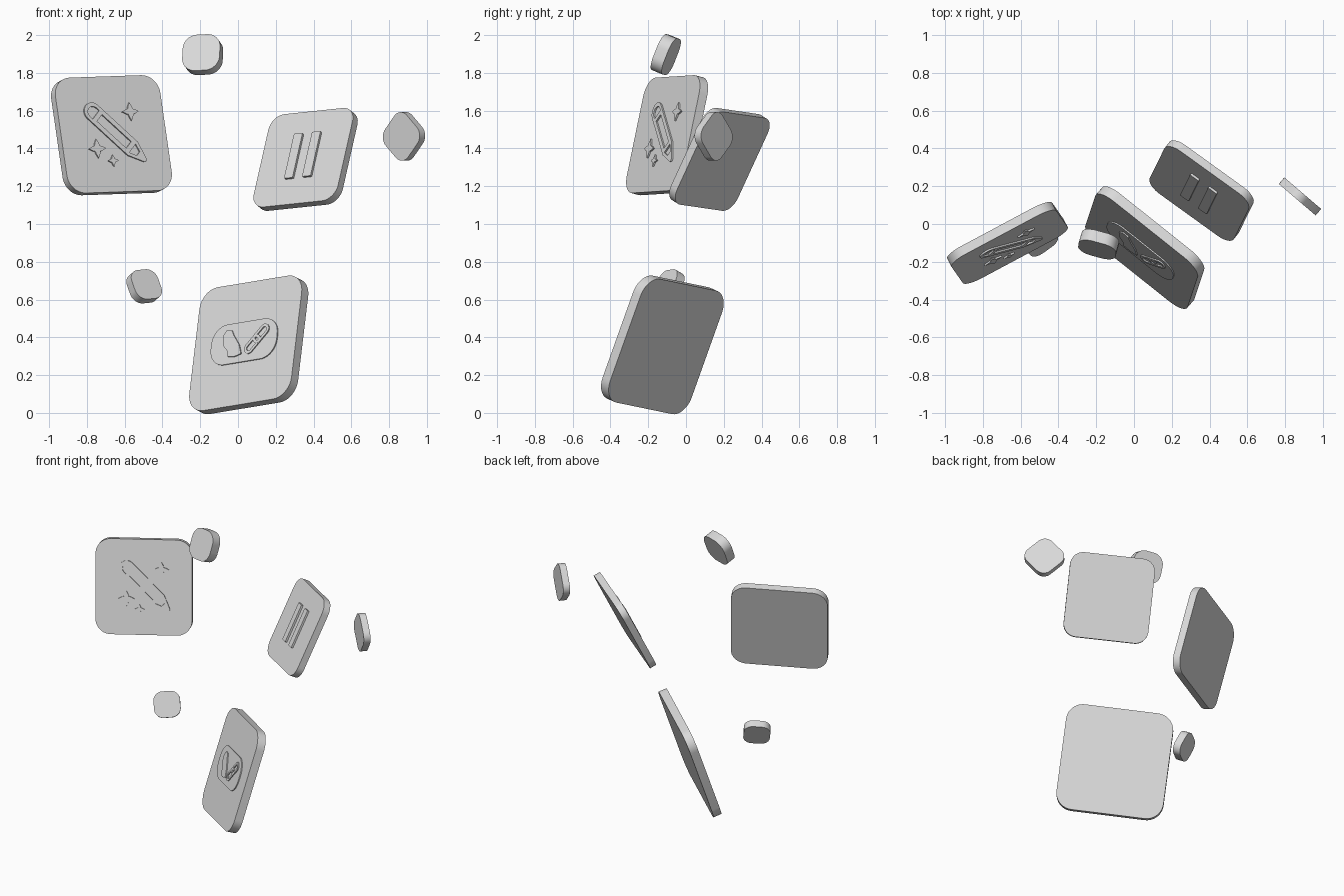
import bpy, bmesh, math
from mathutils import Matrix, Vector

if "Cube" in bpy.data.objects:
    bpy.data.objects.remove(bpy.data.objects["Cube"])

GREY = bpy.data.materials.new("light_grey")
GREY.diffuse_color = (0.7, 0.7, 0.7, 1)
GREY.use_nodes = True
GREY.node_tree.nodes["Principled BSDF"].inputs["Base Color"].default_value = GREY.diffuse_color


def frame(center, right, up):
    """Placement whose local x, y, z are the tile's right, up and outward axes."""
    u = Vector(right).normalized()
    v = Vector(up)
    v = (v - u * v.dot(u)).normalized()
    n = u.cross(v)
    m = Matrix((u, v, n)).transposed().to_4x4()
    m.translation = Vector(center)
    return m


def rounded(w, h, r, seg=10, cx=0, cy=0, turn=0):
    """Outline of a rounded rectangle, turned about its own middle by an angle."""
    pts = []
    for k, (sx, sy) in enumerate(((1, 1), (-1, 1), (-1, -1), (1, -1))):
        for i in range(seg + 1):
            a = math.pi / 2 * (k + i / seg)
            pts.append((sx * (w / 2 - r) + r * math.cos(a),
                        sy * (h / 2 - r) + r * math.sin(a)))
    return place(pts, cx, cy, turn)


def place(pts, cx, cy, turn=0):
    c, s = math.cos(turn), math.sin(turn)
    return [(cx + x * c - y * s, cy + x * s + y * c) for x, y in pts]


def tile(name, size, radius, thick, bevel, place_at):
    """Rounded square slab with softened rims."""
    bm = bmesh.new()
    rings = [[bm.verts.new((x, y, z)) for x, y in rounded(size, size, radius)]
             for z in (-thick / 2, thick / 2)]
    low, high = rings
    bm.faces.new(low[::-1])
    bm.faces.new(high)
    count = len(low)
    for i in range(count):
        j = (i + 1) % count
        bm.faces.new((low[i], low[j], high[j], high[i]))
    rims = [e for e in bm.edges if e.verts[0].co.z == e.verts[1].co.z]
    bmesh.ops.bevel(bm, geom=rims, offset=bevel, segments=4, profile=0.5, affect='EDGES')
    me = bpy.data.meshes.new(name)
    bm.to_mesh(me)
    bm.free()
    ob = bpy.data.objects.new(name, me)
    bpy.context.collection.objects.link(ob)
    me.materials.append(GREY)
    bpy.context.view_layer.objects.active = ob
    ob.select_set(True)
    bpy.ops.object.shade_smooth_by_angle(angle=math.radians(35))
    ob.select_set(False)
    for p in me.polygons:                      # keep the two big faces flat
        if len(p.vertices) > 4:
            p.use_smooth = False
    ob.matrix_world = place_at
    return ob


def relief(name, outlines, base, height, place_at):
    """Raised flat symbol; outlines inside another outline become holes."""
    cu = bpy.data.curves.new(name + "_outline", 'CURVE')
    cu.dimensions = '2D'
    cu.fill_mode = 'BOTH'
    cu.extrude = height / 2
    for pts in outlines:
        sp = cu.splines.new('POLY')
        sp.points.add(len(pts) - 1)
        for p, (x, y) in zip(sp.points, pts):
            p.co = (x, y, 0, 1)
        sp.use_cyclic_u = True
    tmp = bpy.data.objects.new(name + "_outline", cu)
    bpy.context.collection.objects.link(tmp)
    dg = bpy.context.evaluated_depsgraph_get()
    me = bpy.data.meshes.new_from_object(tmp.evaluated_get(dg))
    bpy.data.objects.remove(tmp)
    me.name = name
    me.materials.clear()
    me.materials.append(GREY)
    for p in me.polygons:
        p.use_smooth = False
    ob = bpy.data.objects.new(name, me)
    bpy.context.collection.objects.link(ob)
    ob.matrix_world = place_at @ Matrix.Translation((0, 0, base + height / 2 - 0.001))


# Large tiles
edit_at = frame((-0.67, -0.10, 1.47), (0.88, 0.47, 0.03), (-0.14, 0.20, 0.97))
pause_at = frame((0.358, 0.177, 1.342), (0.808, -0.582, 0.085), (0.20, 0.41, 0.89))
link_at = frame((0.057, -0.125, 0.36), (0.776, -0.618, 0.128), (0.112, 0.334, 0.936))
tile("edit_tile", 0.63, 0.10, 0.05, 0.015, edit_at)
tile("pause_tile", 0.552, 0.085, 0.046, 0.014, pause_at)
tile("link_tile", 0.698, 0.11, 0.056, 0.016, link_at)

# Small floating chips
tile("top_chip", 0.205, 0.075, 0.065, 0.02,
     frame((-0.187, -0.107, 1.897), (0.96, -0.26, 0.05), (0.05, 0.37, 0.93)))
tile("left_chip", 0.172, 0.06, 0.052, 0.016,
     frame((-0.497, -0.09, 0.67), (0.81, 0.58, 0.08), (-0.32, 0.32, 0.90)))
tile("right_chip", 0.218, 0.062, 0.045, 0.014,
     frame((0.879, 0.146, 1.464), (0.565, -0.483, -0.669), (0.508, -0.435, 0.743)))

# Pencil: rounded end, straight body, pointed tip, with cut-out panels
W = 0.05
end = [(-0.17 + W * math.cos(a), W * math.sin(a))
       for a in (math.pi * (0.5 + i / 12) for i in range(13))]
cap = [(-0.165 + 0.032 * math.cos(a), 0.032 * math.sin(a))
       for a in (math.pi * (0.5 + i / 8) for i in range(9))]
pencil = [end + [(0.125, -W), (0.215, -0.012), (0.224, 0), (0.215, 0.012), (0.125, W)],
          cap + [(-0.145, -0.032), (-0.145, 0.032)],
          [(-0.12, -0.025), (0.095, -0.025), (0.095, 0.025), (-0.12, 0.025)],
          [(0.122, -0.032), (0.165, -0.014), (0.165, 0.014), (0.122, 0.032)]]
relief("pencil", [place(o, 0.01, 0.004, -math.pi / 4) for o in pencil], 0.025, 0.01, edit_at)


# Four-pointed sparkles
def sparkle(cx, cy, r):
    pts = []
    for k in range(4):
        for step, d in ((0, 1), (0.25, 0.6), (0.5, 0.42), (0.75, 0.6)):
            a = math.pi / 2 * (k + step)
            pts.append((cx + r * d * math.cos(a), cy + r * d * math.sin(a)))
    return pts


for i, s in enumerate(((0.116, 0.118, 0.05), (-0.113, -0.077, 0.052), (-0.028, -0.145, 0.032))):
    relief(f"sparkle_{i + 1}", [sparkle(*s)], 0.025, 0.01, edit_at)

# Pause bars
for side, x in (("left", -0.059), ("right", 0.059)):
    relief(f"pause_bar_{side}", [rounded(0.056, 0.265, 0.004, 2, x, 0.01)], 0.023, 0.014, pause_at)

# Badge plate with bird figure and chain
relief("badge_plate", [rounded(0.45, 0.228, 0.1, 12, -0.006, 0.007)], 0.028, 0.008, link_at)
bird = [(-0.151, 0.053), (-0.128, 0.084), (-0.093, 0.079), (-0.075, 0.048), (-0.032, -0.008),
        (-0.012, -0.062), (-0.058, -0.073), (-0.10, -0.068), (-0.111, -0.032), (-0.143, 0.001)]
relief("bird_figure", [bird], 0.035, 0.008, link_at)
for i, d in enumerate((-0.026, 0.026)):
    cx, cy = 0.084 + d, 0.01 + d
    relief(f"chain_link_{i + 1}",
           [rounded(0.12, 0.062, 0.03, 8, cx, cy, math.pi / 4),
            rounded(0.088, 0.03, 0.0145, 8, cx, cy, math.pi / 4)], 0.035, 0.007 + 0.001 * i, link_at)
